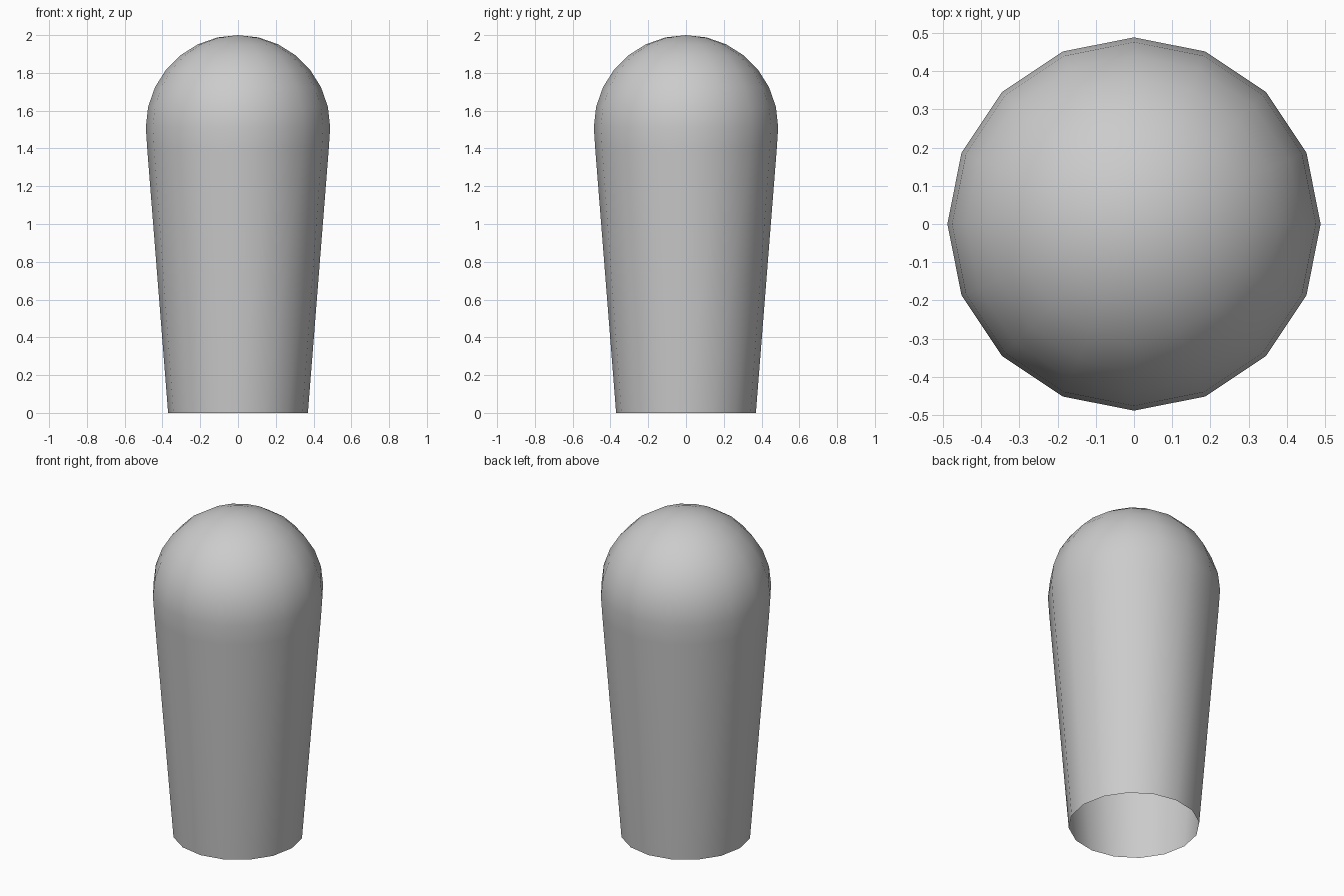
import bpy, bmesh
from math import sin, cos, radians
from mathutils import Matrix, Vector

if "Cube" in bpy.data.objects:
    bpy.data.objects.remove(bpy.data.objects["Cube"])

SIDES = 16
RADIUS, CENTRE_Z = 0.488, 1.512

# profile: tapered wall, then dome arc up to the pole
profile = [(0.37, 0.0), (0.48, 1.39)]
profile += [(RADIUS * cos(radians(a)), CENTRE_Z + RADIUS * sin(radians(a)))
            for a in (i * 90 / 7 for i in range(7))]
profile.append((0.0, 2.0))

# revolve into an open-bottomed shell
bm = bmesh.new()
verts = [bm.verts.new((r, 0, z)) for r, z in profile]
edges = [bm.edges.new(pair) for pair in zip(verts, verts[1:])]
bmesh.ops.spin(bm, geom=verts + edges, cent=(0, 0, 0), axis=(0, 0, 1),
               angle=radians(360), steps=SIDES, use_merge=False)
bmesh.ops.remove_doubles(bm, verts=bm.verts, dist=0.0005)
bmesh.ops.recalc_face_normals(bm, faces=bm.faces)
if sum(f.normal.dot(f.calc_center_median() - Vector((0, 0, 1))) for f in bm.faces) < 0:
    bmesh.ops.reverse_faces(bm, faces=bm.faces)
for f in bm.faces:
    f.smooth = True

mesh = bpy.data.meshes.new("domed_shell")
bm.to_mesh(mesh)
bm.free()
shell = bpy.data.objects.new("domed_shell", mesh)
bpy.context.collection.objects.link(shell)
